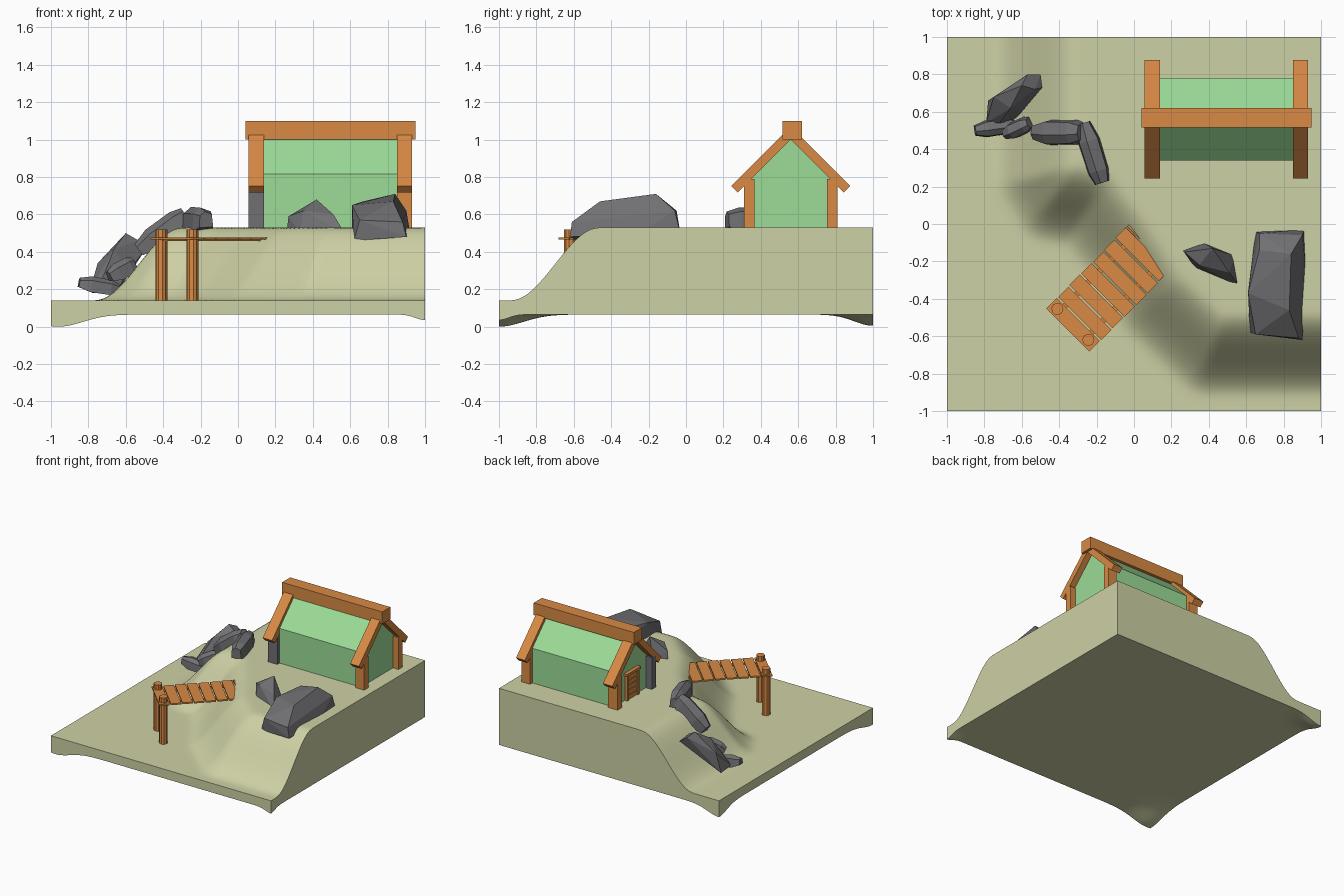
import bpy, bmesh, math, random
from mathutils import Vector, Matrix

if "Cube" in bpy.data.objects:
    bpy.data.objects.remove(bpy.data.objects["Cube"])

random.seed(4)


def material(name, rgb):
    m = bpy.data.materials.new(name)
    lin = [((c / 255 + 0.055) / 1.055) ** 2.4 for c in rgb]
    m.diffuse_color = (*lin, 1)
    m.use_nodes = True
    m.node_tree.nodes["Principled BSDF"].inputs["Base Color"].default_value = m.diffuse_color
    return m


SAND = material("sand", (206, 209, 165))
WOOD = material("wood", (216, 138, 68))
GREEN = material("green_plaster", (156, 220, 151))
STONE = material("stone", (112, 112, 115))


def finish(name, bm, mat):
    bmesh.ops.recalc_face_normals(bm, faces=bm.faces)
    me = bpy.data.meshes.new(name)
    bm.to_mesh(me)
    bm.free()
    me.materials.append(mat)
    ob = bpy.data.objects.new(name, me)
    bpy.context.collection.objects.link(ob)
    return ob


def box(name, lo, hi, mat=WOOD):
    lo, hi = Vector(lo), Vector(hi)
    bm = bmesh.new()
    bmesh.ops.create_cube(bm, size=1, matrix=Matrix.Translation((lo + hi) / 2)
                          @ Matrix.Diagonal((*(hi - lo), 1)))
    return finish(name, bm, mat)


def prism_x(name, profile, x0, x1, mat):
    """Extrude a (y, z) profile along x."""
    bm = bmesh.new()
    f = bm.faces.new([bm.verts.new((x0, y, z)) for y, z in profile])
    ext = bmesh.ops.extrude_face_region(bm, geom=[f])["geom"]
    bmesh.ops.translate(bm, vec=(x1 - x0, 0, 0),
                        verts=[v for v in ext if isinstance(v, bmesh.types.BMVert)])
    return finish(name, bm, mat)


def hull(name, pts, mat=STONE):
    bm = bmesh.new()
    for p in pts:
        bm.verts.new(p)
    bmesh.ops.convex_hull(bm, input=bm.verts[:])
    bmesh.ops.delete(bm, geom=[v for v in bm.verts if not v.link_faces], context='VERTS')
    bmesh.ops.dissolve_limit(bm, angle_limit=math.radians(4), verts=bm.verts, edges=bm.edges)
    return finish(name, bm, mat)


# ---- terrain: smooth cliff between low ground and plateau
CLIFF = [Vector(p) for p in ((3, -0.7), (0.4, -0.7), (0.1, -0.42), (-0.08, -0.14),
                             (-0.25, 0.08), (-0.45, 0.12), (-0.53, 0.25), (-0.53, 3), (3, 3))]


def cliff_distance(p):
    best, inside = 9, False
    for i, a in enumerate(CLIFF):
        b = CLIFF[(i + 1) % len(CLIFF)]
        t = max(0, min(1, (p - a).dot(b - a) / (b - a).length_squared))
        best = min(best, (p - a - (b - a) * t).length)
        if (a.y > p.y) != (b.y > p.y) and p.x < (b.x - a.x) * (p.y - a.y) / (b.y - a.y) + a.x:
            inside = not inside
    return best if inside else -best


def ground(x, y):
    t = max(0, min(1, 0.5 + cliff_distance(Vector((x, y))) / 0.46))
    return 0.14 + 0.39 * t * t * (3 - 2 * t)


def underside(x, y):
    z = 0.065
    for cx, cy, depth, size in ((-0.96, -1, 0.065, 0.13), (-1, 1, 0.06, 0.1), (1, -1, 0.03, 0.05)):
        z -= depth * math.exp(-((x - cx) ** 2 + (y - cy) ** 2) / (2 * size * size))
    return z


bm = bmesh.new()
for height in (ground, underside):
    new = bmesh.ops.create_grid(bm, x_segments=90, y_segments=90, size=1)["verts"]
    for v in new:
        v.co.z = height(v.co.x, v.co.y)
    if height is ground:
        for _ in range(3):
            bmesh.ops.smooth_vert(bm, verts=new, factor=0.5, use_axis_z=True)
bmesh.ops.bridge_loops(bm, edges=[e for e in bm.edges if e.is_boundary])
terrain = finish("terrain", bm, SAND)
bpy.context.view_layer.objects.active = terrain
terrain.select_set(True)
bpy.ops.object.shade_smooth_by_angle(angle=math.radians(40))
terrain.select_set(False)

# ---- house body
YC = 0.56
prism_x("house_body", [(YC - 0.22, 0.5), (YC + 0.22, 0.5), (YC + 0.22, 0.815),
                       (YC, 1.035), (YC - 0.22, 0.815)], 0.11, 0.88, GREEN)
box("ridge_beam", (0.04, 0.515, 1.0), (0.95, 0.62, 1.1))
# corner posts and rafters at both gables
for side, x0, x1 in (("left", 0.055, 0.14), ("right", 0.85, 0.93)):
    for end, s in (("front", -1), ("back", 1)):
        ys = sorted((YC + s * 0.195, YC + s * 0.25))
        mat = STONE if (side, end) == ("left", "front") else WOOD
        box(f"post_{side}_{end}", (x0, ys[0], 0.5), (x1, ys[1], 0.79), mat)
        prism_x(f"rafter_{side}_{end}", [(YC, 1.0), (YC + s * 0.283, 0.717),
                                         (YC + s * 0.318, 0.752), (YC, 1.07)], x0, x1, WOOD)

# plank door in the left gable
for i in range(5):
    z = 0.53 + i * 0.04
    box(f"door_plank_{i}", (0.095, 0.5, z), (0.115, 0.62, z + 0.034))
for name, y in (("back", 0.62), ("front", 0.485)):
    box(f"door_jamb_{name}", (0.085, y, 0.5), (0.115, y + 0.018, 0.74))
box("door_lintel", (0.08, 0.47, 0.735), (0.115, 0.65, 0.755))

# ---- dock running diagonally into the cliff
dock = Matrix.Translation((-0.355, -0.565, 0)) @ Matrix.Rotation(math.radians(45), 4, 'Z')
for i in range(8):
    u = i * 0.088
    j = random.uniform(-0.004, 0.004)
    box(f"dock_plank_{i}", (u, -0.163 + j, 0.466), (u + 0.078, 0.163 + j, 0.478)).matrix_world = dock
for s in (-1, 1):
    box("dock_stringer", (0.02, s * 0.1 - 0.015, 0.458), (0.7, s * 0.1 + 0.015, 0.466)).matrix_world = dock
    bm = bmesh.new()
    bmesh.ops.create_cone(bm, cap_ends=True, segments=10, radius1=0.032, radius2=0.032,
                          depth=0.42, matrix=Matrix.Translation((0.04, s * 0.117, 0.31)))
    finish("dock_post", bm, WOOD).matrix_world = dock

# ---- large rocks
hull("rock_right", [(0.65, -0.04, 0.5), (0.91, -0.03, 0.5), (0.61, -0.36, 0.5), (0.92, -0.25, 0.5),
                    (0.62, -0.58, 0.46), (0.9, -0.62, 0.48), (0.88, -0.61, 0.56), (0.65, -0.59, 0.57),
                    (0.61, -0.37, 0.65), (0.83, -0.46, 0.67), (0.84, -0.16, 0.71),
                    (0.67, -0.14, 0.67), (0.9, -0.06, 0.62), (0.67, -0.05, 0.62)])
hull("rock_middle", [(0.26, -0.14, 0.5), (0.33, -0.24, 0.5), (0.57, -0.34, 0.5), (0.54, -0.17, 0.5),
                     (0.37, -0.1, 0.5), (0.27, -0.15, 0.59), (0.42, -0.13, 0.68),
                     (0.35, -0.22, 0.62), (0.51, -0.26, 0.6)])
hull("rock_left", [(-0.79, 0.54, 0.2), (-0.65, 0.55, 0.18), (-0.78, 0.66, 0.18), (-0.72, 0.54, 0.27),
                   (-0.75, 0.68, 0.34), (-0.57, 0.8, 0.47), (-0.5, 0.8, 0.42), (-0.49, 0.73, 0.42),
                   (-0.53, 0.72, 0.46), (-0.6, 0.74, 0.5), (-0.6, 0.6, 0.28), (-0.66, 0.62, 0.42)])


# ---- smaller rocks: faceted chunks along an axis
def chunk(name, a, b, w, h):
    a, b = Vector(a), Vector(b)
    side = (b - a).cross(Vector((0, 0, 1))).normalized()
    up = side.cross(b - a).normalized()
    pts = []
    for t, k in ((0, 0.6), (0.3, 1), (0.8, 0.95), (1, 0.65)):
        for cu, cv in ((-1, -0.8), (1, -0.9), (0.9, 0.5), (0.2, 1), (-0.8, 0.7)):
            pts.append(a + (b - a) * t + k * (side * cu * w + up * cv * h) / 2)
    hull(name, pts)


chunk("rock_slope", (-0.53, 0.49, 0.41), (-0.28, 0.49, 0.6), 0.14, 0.13)
chunk("rock_top", (-0.27, 0.54, 0.57), (-0.17, 0.22, 0.57), 0.12, 0.14)
chunk("rock_foot", (-0.85, 0.5, 0.235), (-0.64, 0.53, 0.2), 0.09, 0.09)
chunk("rock_small", (-0.69, 0.48, 0.27), (-0.56, 0.54, 0.34), 0.09, 0.1)
